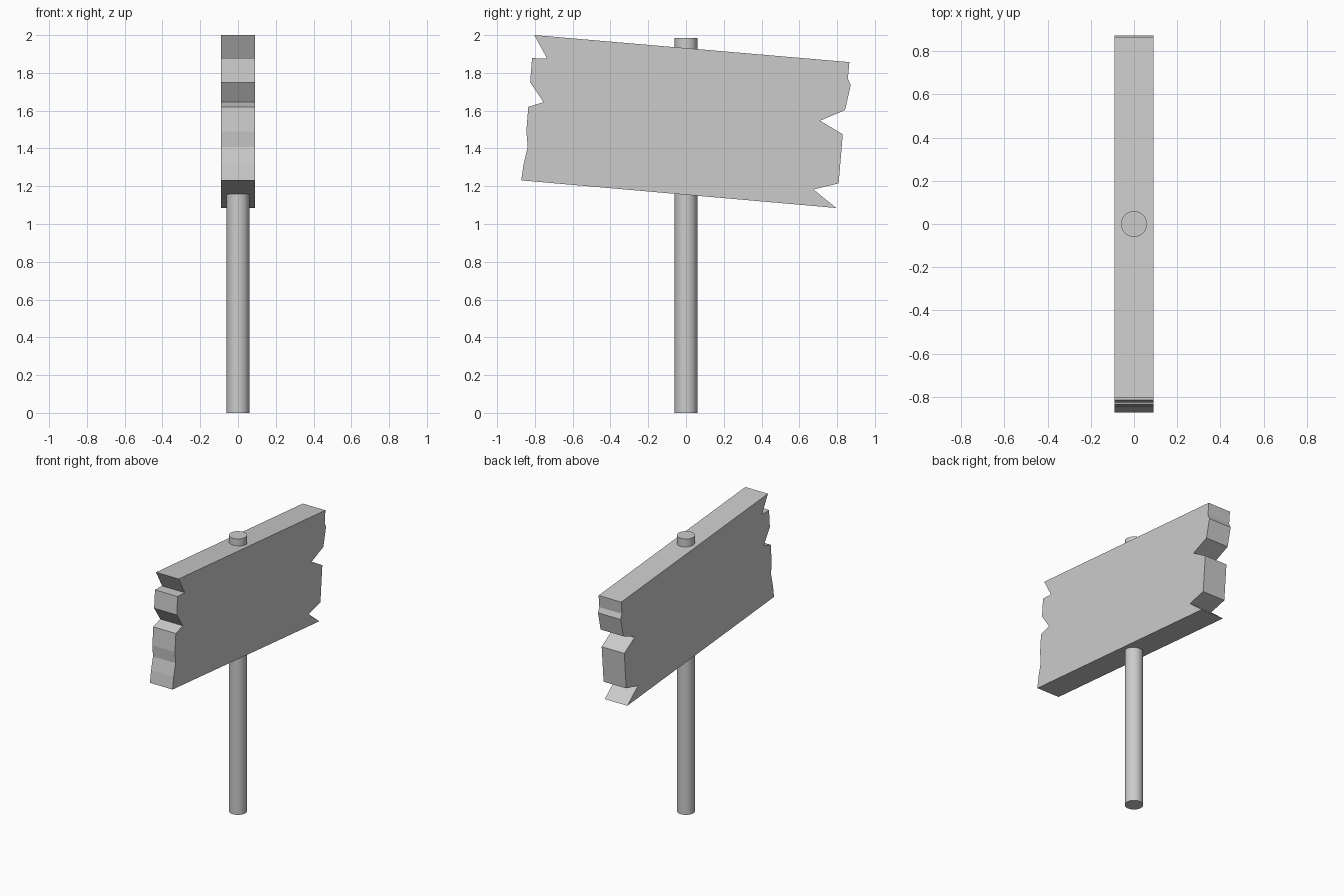
import bpy, bmesh

if "Cube" in bpy.data.objects:
    bpy.data.objects.remove(bpy.data.objects["Cube"])

# Post: round pole running up through the board
POST_R, POST_TOP = 0.06, 1.985
bpy.ops.mesh.primitive_cylinder_add(vertices=32, radius=POST_R, depth=POST_TOP,
                                    location=(0, 0, POST_TOP / 2))
post = bpy.context.object
post.name = "post"
bpy.ops.object.shade_smooth_by_angle()

# Board: tilted plank with splintered ends, outline given as (y, z)
HALF_THICK = 0.09
right_end = [(0.865, 1.857), (0.857, 1.77), (0.872, 1.735), (0.842, 1.603),
             (0.71, 1.547), (0.83, 1.475), (0.808, 1.215), (0.675, 1.183),
             (0.795, 1.085)]
left_end = [(-0.872, 1.231), (-0.86, 1.316), (-0.838, 1.408), (-0.845, 1.49),
            (-0.835, 1.62), (-0.755, 1.645), (-0.825, 1.75), (-0.815, 1.878),
            (-0.735, 1.876), (-0.803, 2.0)]

bm = bmesh.new()
face = bm.faces.new([bm.verts.new((-HALF_THICK, y, z)) for y, z in right_end + left_end])
ext = bmesh.ops.extrude_face_region(bm, geom=[face], use_keep_orig=True)
bmesh.ops.translate(bm, vec=(2 * HALF_THICK, 0, 0),
                    verts=[g for g in ext["geom"] if isinstance(g, bmesh.types.BMVert)])
bmesh.ops.recalc_face_normals(bm, faces=bm.faces)
mesh = bpy.data.meshes.new("sign_board")
bm.to_mesh(mesh)
bm.free()
bpy.context.collection.objects.link(bpy.data.objects.new("sign_board", mesh))
